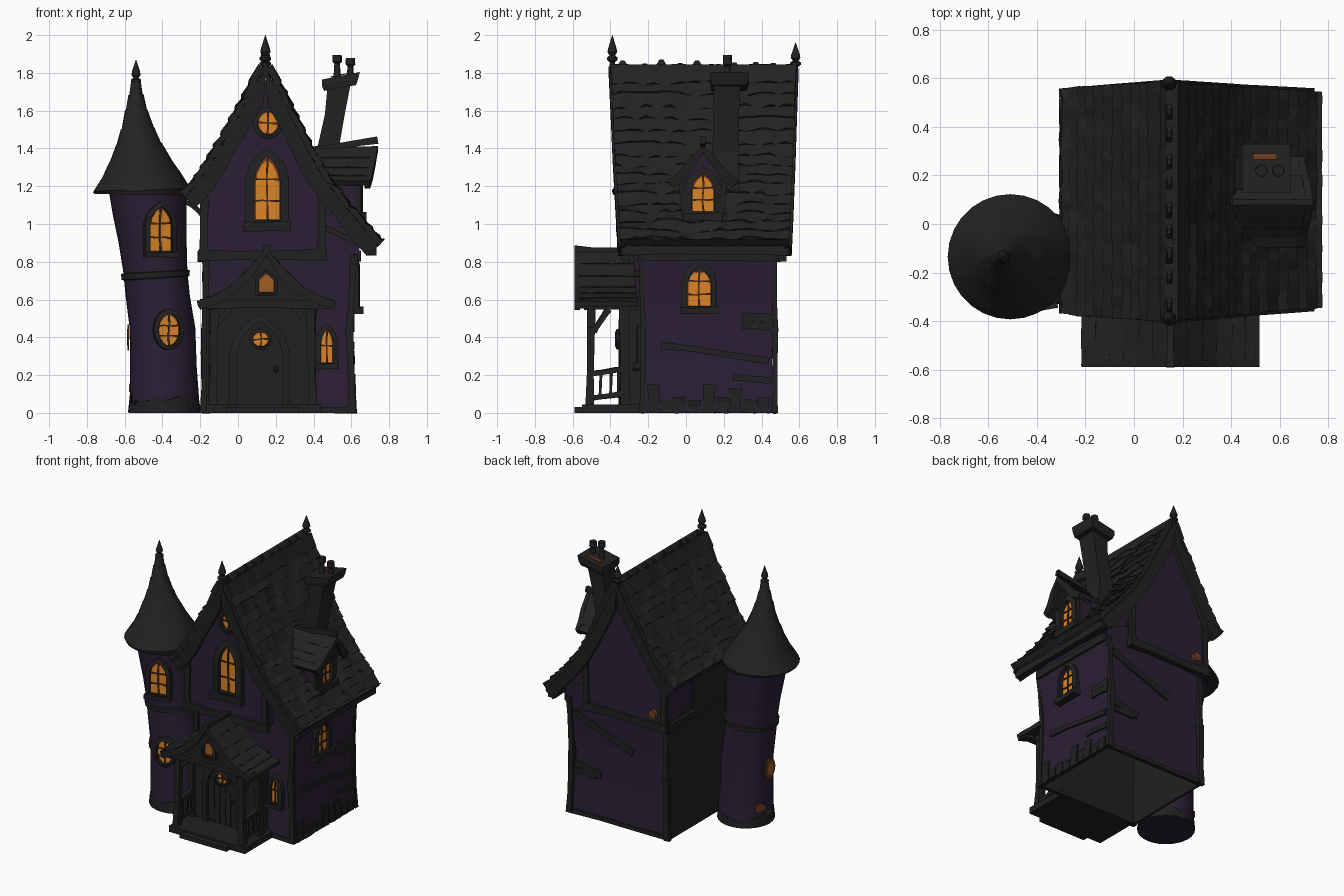
import bpy, bmesh, math, random
from mathutils import Vector, Matrix

if "Cube" in bpy.data.objects:
    bpy.data.objects.remove(bpy.data.objects["Cube"])
random.seed(4)
R = random.uniform

def mat(name, c):
    m = bpy.data.materials.new(name)
    m.diffuse_color = (*c, 1)
    m.use_nodes = True
    m.node_tree.nodes["Principled BSDF"].inputs["Base Color"].default_value = m.diffuse_color
    return m
SLATE = mat("charcoal slate", (0.016, 0.016, 0.016))
WOOD = mat("black timber", (0.015, 0.015, 0.015))
PURPLE = mat("purple plaster", (0.024, 0.0135, 0.036))
GLOW = mat("orange glass", (0.70, 0.235, 0.02))
AMBER = mat("amber glass", (0.36, 0.11, 0.016))
RUST = mat("rust glass", (0.16, 0.045, 0.014))
BAR = mat("brown glazing bar", (0.06, 0.022, 0.012))
ID = Matrix.Identity(4)

def place(x, y, z, yaw=0):
    return Matrix.Translation((x, y, z)) @ Matrix.Rotation(yaw, 4, 'Z')

# skin a list of point loops into one solid
def loft(name, loops, m, M=ID, closed=False, smooth=False):
    bm = bmesh.new()
    rings = [[bm.verts.new(p) for p in l] for l in loops]
    n = len(rings[0])
    pairs = list(zip(rings, rings[1:])) + ([(rings[-1], rings[0])] if closed else [])
    for a, b in pairs:
        for i in range(n):
            bm.faces.new((a[i], a[(i + 1) % n], b[(i + 1) % n], b[i]))
    if not closed:
        bm.faces.new(rings[0])
        bm.faces.new(rings[-1])
    bmesh.ops.recalc_face_normals(bm, faces=bm.faces)
    return finish(name, bm, m, M, smooth)

def finish(name, bm, m, M=ID, smooth=False):
    me = bpy.data.meshes.new(name)
    bm.to_mesh(me)
    bm.free()
    o = bpy.data.objects.new(name, me)
    bpy.context.collection.objects.link(o)
    me.materials.append(m)
    o.matrix_world = M
    if smooth:
        bpy.context.view_layer.objects.active = o
        o.select_set(True)
        bpy.ops.object.shade_smooth_by_angle(angle=math.radians(40))
        o.select_set(False)
    return o

def prism(name, pts, y0, y1, m, M=ID):
    return loft(name, [[(x, y, z) for x, z in pts] for y in (y0, y1)], m, M)

def rect(x0, x1, y0, y1, z, tilt=0):
    return [(x0, y0, z), (x1, y0, z + tilt), (x1, y1, z + tilt), (x0, y1, z)]

def ring(cx, cy, z, r, n=24, tilt=0):
    return [(cx + r * math.cos(t), cy + r * math.sin(t), z + tilt * math.cos(t))
            for t in (2 * math.pi * i / n for i in range(n))]

# hand-hewn timber from a to b
def beam(name, a, b, w=0.04, d=0.04, m=WOOD, M=ID):
    a, b = Vector(a), Vector(b)
    z = (b - a).normalized()
    ref = Vector((0, 1, 0)) if abs(z.y) < 0.3 else Vector((1, 0, 0))
    x = ref.cross(z).normalized()
    y = z.cross(x)
    loops = []
    for t, s in ((0, 1.1), (0.3, 0.88), (0.7, 0.95), (1, 1.12)):
        c = a.lerp(b, t) + x * R(-0.004, 0.004)
        loops.append([c + x * w * s * i / 2 + y * d * s * j / 2
                      for i, j in ((-1, -1), (1, -1), (1, 1), (-1, 1))])
    return loft(name, loops, m, M)

def along(path, t):
    f = t * (len(path) - 1)
    i = min(int(f), len(path) - 2)
    return Vector(path[i]).lerp(Vector(path[i + 1]), f - i)

def normal(path, t):
    d = (along(path, min(1, t + .02)) - along(path, max(0, t - .02))).normalized()
    n = Vector((-d.y, d.x))
    return d, (n if n.y > 0 else -n)

# continuous board along a roof edge, top tucked into the slates
def barge(name, path, ya, yb, w, d, M=ID):
    loops = []
    for i, p in enumerate(path):
        t = i / (len(path) - 1)
        y = ya + (yb - ya) * t
        n = normal(path, t)[1]
        c, q = Vector(p) + n * .006, Vector(p) - n * w * R(.92, 1.05)
        if i == 0:
            c.x = q.x = p[0]
        loops.append([(c.x, y - d / 2, c.y), (c.x, y + d / 2, c.y), (q.x, y + d / 2, q.y), (q.x, y - d / 2, q.y)])
    loft(name, loops, WOOD, M)

# one slope of overlapping wavy slate courses; path runs ridge -> eave in (x, z)
def roof(name, path, ytop, yeave, courses, ny, thick, step, M=ID):
    bm = bmesh.new()
    rows = []
    for k in range(courses):
        for t, lift in ((k / courses, 0), ((k + 1) / courses, step)):
            row = []
            d, n = normal(path, t)
            for j in range(ny + 1):
                s = j / ny
                y0 = ytop[0] + (yeave[0] - ytop[0]) * t
                y1 = ytop[1] + (yeave[1] - ytop[1]) * t
                c = along(path, t) + n * lift * R(0.4, 1.2)
                if lift and t < 1:
                    c += d * R(-0.6, 0.6) * step
                row.append(bm.verts.new((c.x, y0 + (y1 - y0) * s, c.y)))
            rows.append(row)
    for a, b in zip(rows, rows[1:]):
        for j in range(ny):
            bm.faces.new((a[j], a[j + 1], b[j + 1], b[j]))
    o = finish(name, bm, SLATE, M)
    if sum(p.normal.z for p in o.data.polygons) < 0:
        o.data.flip_normals()
    s = o.modifiers.new("thickness", 'SOLIDIFY')
    s.thickness, s.offset = thick, -1
    return o

def outline(kind, w, h):
    if kind == "oval":
        return [(x * w / 2, y * h / 2) for x, y, _ in ring(0, 0, 0, 1, 18)]
    if kind == "diamond":
        return [(-w / 2, -h / 2), (w / 2, -h / 2), (w / 2, h * .15), (0, h / 2), (-w / 2, h * .15)]
    half = [(0.5, -0.5), (0.5, 0.1), (0.42, 0.27), (0.24, 0.4)]
    return [(x * w, z * h) for x, z in half + [(0, 0.5)] + [(-x, z) for x, z in half[::-1]]]

# glowing window: glass, raised frame, glazing bars, sill
def window(name, M, kind, w, h, f=0.03, glass=GLOW, bars=2, sill=True):
    pts = outline(kind, w, h)
    out = outline(kind, w + 2 * f, h + 2 * f)
    prism(name + "_glass_edge", pts, -0.003, 0.0, RUST if glass != WOOD else WOOD, M)
    if glass in (GLOW, AMBER):
        prism(name + "_glass", [(x * .9, z * .93 - h * .015) for x, z in pts], -0.007, -0.002, glass, M)
    loft(name + "_frame", [[(x, y, z) for x, z in p] for p, y in
         ((out, 0.03), (out, -0.022), (pts, -0.03), (pts, 0.03))], WOOD, M, closed=True)
    if bars:
        beam(name + "_mullion", (0, -.01, -h * .5), (0, -.01, h * .48), 0.01, 0.01, BAR, M)
    for i in range(bars):
        z = h * (-0.2 + 0.33 * i) if bars > 1 else 0
        beam(name + "_bar", (-w * .47, -.01, z), (w * .47, -.01, z), 0.009, 0.01, BAR, M)
    if sill and kind == "arch":
        beam(name + "_sill", (-w / 2 - f * 1.2, -.02, -h / 2 - f * .7), (w / 2 + f * 1.2, -.02, -h / 2 - f * .7), f * 1.1, 0.05, WOOD, M)

def finial(name, x, y, z, h, s=1):
    prof = [(0, .016), (.2, .014), (.27, .03), (.34, .03), (.4, .015), (.5, .027), (.6, .024), (1, .001)]
    loft(name, [ring(x, y, z + t * h, r * s, 10) for t, r in prof], WOOD, smooth=True)

# ---- main house walls, hollow and open underneath ----
house = loft("lower_walls", [rect(-.17, .585, -.2, .44, .8), rect(-.175, .6, -.215, .45, 0), rect(-.19, .62, -.23, .465, 0),
             rect(-.185, .6, -.22, .455, .3), rect(-.18, .6, -.22, .455, .55), rect(-.19, .635, -.23, .47, .83),
             rect(-.19, .655, -.23, .48, .93), rect(-.19, .56, -.23, .48, 1.05)], PURPLE)
house.data.materials.append(WOOD)
for p in house.data.polygons:   # sheltered side, rim and inside are bare timber
    inside = max(house.data.vertices[v].co.z for v in p.vertices) < .81 and min(
        abs(house.data.vertices[v].co.z - .8) for v in p.vertices) < .01
    if inside or p.normal.x < -0.8 or p.normal.z < -0.8:
        p.material_index = 1
prism("gable_block", [(-.19, .83), (.45, .83), (.455, 1.17), (.145, 1.76), (-.19, 1.18)], -.32, .51, PURPLE)

# ---- main roof ----
right = [(.145, 1.82), (.225, 1.67), (.3, 1.515), (.38, 1.355), (.45, 1.235), (.55, 1.105), (.65, .985), (.74, .88)]
left = [(.145, 1.82), (.07, 1.68), (0, 1.555), (-.08, 1.415), (-.15, 1.295), (-.22, 1.195), (-.28, 1.14)]
roof("roof_right", right, (-.4, .585), (-.345, .545), 17, 22, .045, .01)
roof("roof_left", left, (-.4, .585), (-.37, .56), 12, 22, .045, .01)
for side, path in (("right", right), ("left", left)):
    barge("bargeboard_front_" + side, path, -.392, -.342, .075, .035)
    barge("bargeboard_back_" + side, path, .578, .542, .075, .035)
beam("right_eave_board", (.705, -.345, .862), (.705, .545, .862), .05, .05)
beam("ridge_cap", (.145, -.41, 1.82), (.145, .59, 1.81), .03, .035)
for i in range(9):   # crooked ridge cresting
    y, h = -.33 + i * .1 + R(-.015, .015), R(.02, .05)
    loft("ridge_crest", [rect(.13, .16, y - .045, y + .04, 1.815), rect(.138, .152, y - .012, y + .008, 1.825 + h)], SLATE)
finial("front_finial", .145, -.39, 1.82, .18)
finial("back_finial", .145, .58, 1.8, .16)

# ---- timber framing on front and back ----
for name, y, yl in (("front", -.32, -.235), ("back", .51, .465)):
    beam(name + "_cross_beam", (-.21, y, .835), (.47, y, .835), .055, .04)
    beam(name + "_gable_post_left", (-.18, y, .83), (-.18, y, 1.2), .045, .03)
    beam(name + "_gable_post_right", (.44, y, .83), (.45, y, 1.2), .045, .03)
    beam(name + "_eave_brace", (.46, yl, .98), (.64, yl, .9), .03, .04)
    for x, x2 in ((-.18, -.172), (.605, .588)):
        beam(name + "_corner_post", (x, yl + .005, 0), (x2, yl + .007, .45), .04, .03)
        beam(name + "_corner_post_top", (x2, yl + .007, .43), (x + .01, yl, .84), .035, .03)
    beam(name + "_base_board", (-.19, yl + .005, .015), (.61, yl + .005, .015), .03, .015)
beam("back_diagonal_plank", (.58, .465, .74), (.1, .465, .56), .045, .02)
beam("back_short_plank", (.59, .46, .37), (.36, .46, .33), .05, .02)
beam("back_lower_plank", (.59, .46, .31), (.4, .46, .31), .04, .02)
prism("back_lamp", outline("oval", .06, .06), 0, .035, RUST, place(-.1, .5, .92))
beam("left_eave_bracket", (-.19, -.3, 1.05), (-.27, -.3, 1.12), .03, .04)
beam("left_cross_beam", (-.195, -.31, .83), (-.195, .5, .83), .05, .035)
prism("left_upper_cladding", [(-.198, .83), (-.185, .83), (-.185, 1.17), (-.198, 1.17)], -.3, .2, WOOD)

# ---- right wall boards ----
beam("right_cross_beam", (.635, -.23, .83), (.635, .47, .83), .05, .03)
beam("right_long_plank", (.602, -.13, .36), (.605, .44, .28), .035, .025)
for z in (.51, .465):
    beam("right_short_plank", (.6, .3, z), (.6, .46, z - .01), .045, .03)
beam("right_low_plank", (.61, .25, .185), (.61, .45, .17), .035, .02)
for i in range(9):
    y = -.17 + i * .072
    beam("base_picket", (.618, y, 0), (.613, y + R(-.01, .01), R(.06, .16)), .02, .065)

# ---- house windows ----
window("gable_window", place(.155, -.323, 1.19), "arch", .135, .34, .048)
window("attic_window", place(.16, -.323, 1.535), "oval", .11, .12, .026, bars=1)
window("small_front_window", place(.47, -.232, .355), "arch", .06, .18, .028, bars=1)
window("right_window", place(.617, .07, .67, math.pi / 2), "arch", .125, .21, .032)

# ---- dormer (local front = +x) ----
D = place(.63, .09, 0, math.pi / 2)
prism("dormer_walls", [(-.11, .98), (.11, .98), (.12, 1.22), (0, 1.38), (-.12, 1.22)], 0, .3, PURPLE, D)
for s, n in ((1, "right"), (-1, "left")):
    path = [(0, 1.41), (s * .08, 1.33), (s * .13, 1.265), (s * .185, 1.225)]
    roof("dormer_roof_" + n, path, (-.1, .24), (-.06, .25), 4, 5, .03, .006, D)
    barge("dormer_bargeboard_" + n, path, -.095, -.055, .045, .03, D)
    beam("dormer_post_" + n, (s * .1, -.005, .99), (s * .11, -.005, 1.24), .03, .03, WOOD, D)
beam("dormer_ridge", (0, .22, 1.39), (0, -.11, 1.445), .035, .025, SLATE, D)
window("dormer_window", D @ place(0, -.003, 1.165), "arch", .115, .2, .038)

# ---- chimney ----
loft("chimney_shaft", [rect(.40, .55, .13, .28, 1.08), rect(.415, .53, .14, .28, 1.38), rect(.46, .565, .145, .28, 1.58),
                       rect(.475, .6, .145, .29, 1.74, .02)], SLATE)
loft("chimney_cap", [rect(.455, .625, .135, .32, 1.705, .03), rect(.445, .635, .13, .33, 1.73, .035),
                     rect(.445, .645, .13, .33, 1.765, .04)], SLATE)
for x, h in ((.525, 1.895), (.595, 1.88)):
    loft("chimney_pot", [ring(x, .22, z, r, 10) for z, r in ((1.75, .024), (1.81, .017), (h - .045, .015),
         (h - .035, .026), (h, .024))], WOOD, smooth=True)
prism("chimney_embers", [(.49, 1.776), (.59, 1.796), (.59, 1.801), (.49, 1.781)], .265, .29, RUST)

# ---- round tower ----
CY = -.135
prof = [(0, -.39, .19), (.1, -.39, .182), (.25, -.395, .176), (.45, -.4, .174), (.62, -.425, .17), (.75, -.438, .17),
        (.9, -.452, .18), (1.05, -.468, .195), (1.2, -.478, .21)]
loft("tower_wall", [ring(c, CY, z, r, 28) for z, c, r in prof], PURPLE, smooth=True)
loft("tower_band", [ring(-.437, CY, z, r, 28, .01) for z, r in ((.71, .165), (.715, .18), (.745, .182), (.75, .165))], WOOD)
skirt = [ring(-.39, CY, .005, .192, 28), [(x, y, R(.02, .1)) for x, y, _ in ring(-.39, CY, 0, .187, 28)]]
loft("tower_skirt", skirt, WOOD)
cone = [(1.18, -.51, .255), (1.25, -.507, .212), (1.33, -.515, .165), (1.42, -.525, .12), (1.5, -.53, .088),
        (1.6, -.538, .058), (1.68, -.54, .038), (1.76, -.54, .022)]
loops = [ring(-.48, CY, 1.18, .19, 28, .01), ring(-.51, CY, 1.155, .25, 28, -.005)]
for i, (z, c, r) in enumerate(cone):   # stepped slate rings
    tilt = .008 * (1 - i / 7)
    loops.append([(x, y, q + R(-.006, .006)) for x, y, q in ring(c, CY, z, r + .003, 28, tilt)])
    if i:
        loops.append(ring(c, CY, z + .008, r - .003, 28, tilt))
loft("tower_roof", loops, SLATE, smooth=True)
finial("tower_finial", -.54, CY, 1.71, .16, .9)

def on_tower(z, yaw, c, r):
    return place(c + r * math.sin(yaw), CY - r * math.cos(yaw), z, yaw)
window("tower_upper_window", on_tower(.975, .25, -.46, .192), "arch", .12, .24, .026)
window("tower_lower_window", on_tower(.44, .18, -.4, .177), "oval", .115, .17, .024)
side = on_tower(.4, -math.pi / 2, -.4, .176)   # unframed ember-coloured openings
prism("tower_side_glass", outline("oval", .12, .14), -.008, .0, RUST, side)
prism("tower_side_glass_core", outline("oval", .07, .09), -.011, -.007, AMBER, side)
prism("tower_vent", outline("diamond", .08, .06), -.006, .003, RUST, on_tower(.14, -2.0, -.39, .182))

# ---- porch ----
loft("porch_deck", [rect(-.17, .44, -.55, -.21, 0), rect(-.17, .44, -.55, -.21, .045)], WOOD)
loft("porch_step", [rect(-.06, .32, -.59, -.5, 0), rect(-.06, .32, -.59, -.5, .03)], WOOD)
loft("entrance_wall", [rect(-.17, .4, -.325, -.21, 0), rect(-.17, .4, -.325, -.21, .62)], WOOD)
prism("porch_gable", [(-.17, .58), (.47, .58), (.3, .66), (.15, .83), (0, .66)], -.53, -.28, WOOD)
for s, n in ((1, "right"), (-1, "left")):
    path = [(.15, .865), (.15 + s * .1, .75), (.15 + s * .19, .665), (.15 + s * .28, .615), (.15 + s * .365, .585)]
    roof("porch_roof_" + n, path, (-.575, -.28), (-.585, -.25), 6, 8, .03, .008)
    barge("porch_bargeboard_" + n, path, -.575, -.575, .042, .03)
    x = .13 + s * .265
    beam("porch_post_" + n, (x, -.51, .03), (x - s * .015, -.5, .58), .042, .042)
    beam("porch_wall_post_" + n, (x, -.32, .03), (x, -.33, .6), .04, .05)
    beam("porch_brace_" + n, (x, -.5, .44), (x - s * .1, -.5, .56), .03, .03)
    beam("porch_side_brace_" + n, (x, -.49, .43), (x, -.41, .55), .03, .03)
    beam("porch_side_beam_" + n, (x, -.54, .57), (x, -.26, .57), .045, .045)
    for z in (.09, .22):
        beam("porch_rail_" + n, (x, -.51, z - .015), (x, -.32, z + .015), .028, .028)
    for y in (-.455, -.4, -.36):
        beam("porch_baluster_" + n, (x, y, .08), (x, y + .005, .22), .016, .016)
beam("porch_front_beam", (-.2, -.54, .575), (.5, -.54, .575), .045, .045)
beam("porch_ridge", (.15, -.59, .87), (.15, -.28, .85), .035, .03, SLATE)
window("porch_gable_window", place(.15, -.533, .69), "diamond", .08, .1, .018, AMBER, 0)

# ---- door ----
window("door", place(.115, -.328, .265), "arch", .24, .44, .04, WOOD, 0, False)
for i in range(5):
    beam("door_plank", (.025 + i * .045, -.332, .05), (.025 + i * .045, -.332, .36), .04, .012)
window("door_window", place(.12, -.345, .39), "oval", .085, .075, .018, bars=1)
loft("door_knob", [ring(.2, -.345, z, r, 8) for z, r in ((.215, .006), (.225, .013), (.24, .013), (.25, .006))], WOOD)
